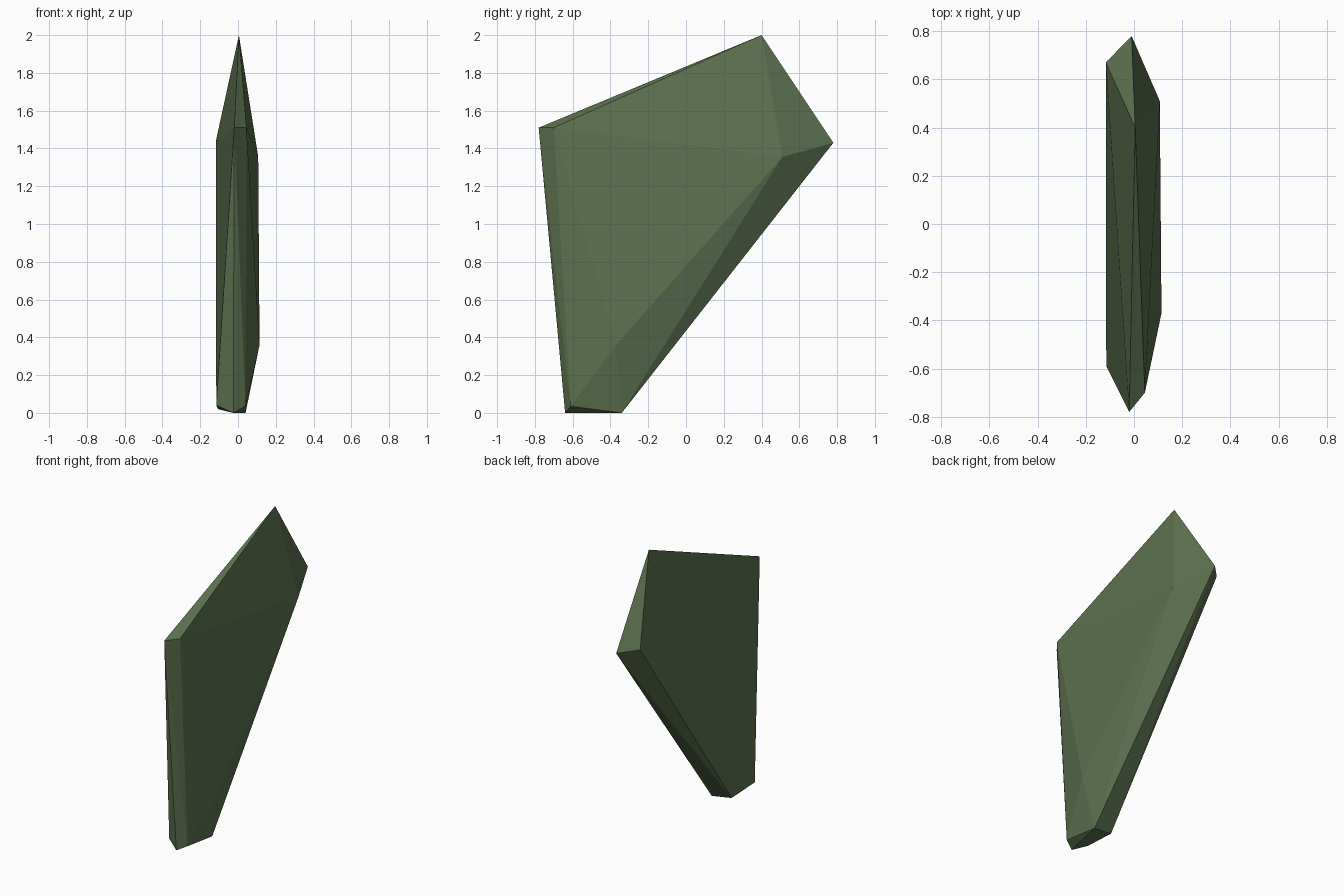
import bpy
import bmesh

if "Cube" in bpy.data.objects:
    bpy.data.objects.remove(bpy.data.objects["Cube"])

# Mossy green stone colour
moss = bpy.data.materials.new("moss_green")
moss.diffuse_color = (0.108, 0.165, 0.079, 1.0)
moss.use_nodes = True
moss.node_tree.nodes["Principled BSDF"].inputs["Base Color"].default_value = moss.diffuse_color

# Corner points of the faceted slab
crown = [(0.005, 0.40, 2.0)]
back_shoulder = [(-0.01, 0.78, 1.43), (-0.117, 0.67, 1.44), (0.107, 0.51, 1.355)]
front_shoulder = [(-0.02, -0.78, 1.51), (0.045, -0.70, 1.51)]
side_bulge = [(0.114, -0.37, 0.36)]
foot = [(0.04, -0.34, 0.0), (-0.105, -0.35, 0.02), (-0.115, -0.59, 0.04),
        (-0.025, -0.64, 0.0), (0.04, -0.61, 0.035)]

# Wrap the corners in a flat-faced hull
bm = bmesh.new()
for point in crown + back_shoulder + front_shoulder + side_bulge + foot:
    bm.verts.new(point)
bmesh.ops.convex_hull(bm, input=bm.verts[:])
loose = [v for v in bm.verts if not v.link_faces]
bmesh.ops.delete(bm, geom=loose, context='VERTS')
bmesh.ops.recalc_face_normals(bm, faces=bm.faces[:])

mesh = bpy.data.meshes.new("stone_slab")
bm.to_mesh(mesh)
bm.free()
mesh.materials.append(moss)
slab = bpy.data.objects.new("stone_slab", mesh)
bpy.context.collection.objects.link(slab)
